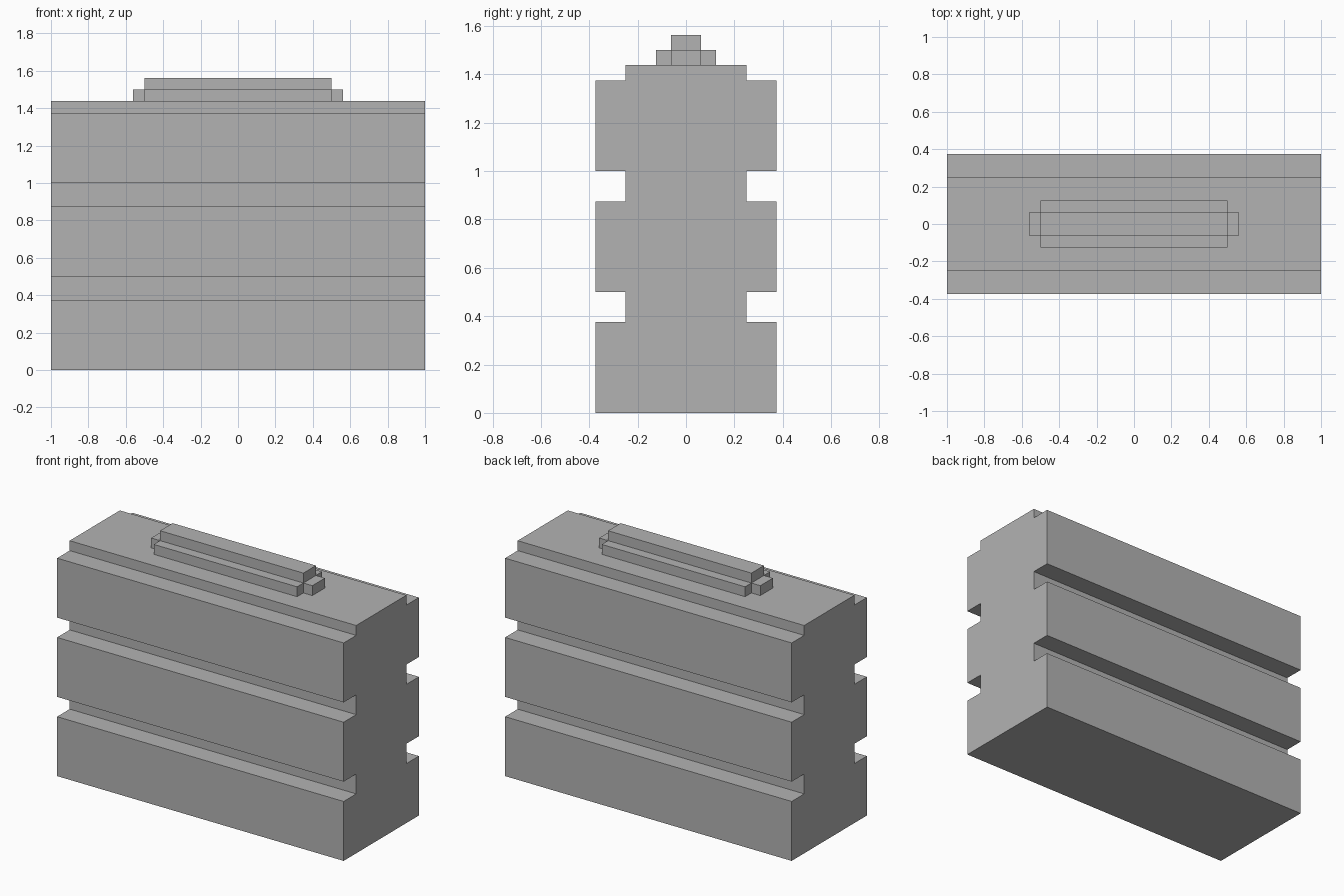
import bpy
import bmesh
from mathutils import Vector

U = 1 / 16  # module that every dimension is built on

cube = bpy.data.objects.get("Cube")
if cube:
    bpy.data.objects.remove(cube, do_unlink=True)

grey = bpy.data.materials.new("plain_grey")
grey.use_nodes = True
colour = (0.45, 0.45, 0.45, 1)
grey.diffuse_color = colour
grey.node_tree.nodes["Principled BSDF"].inputs["Base Color"].default_value = colour


def prism(name, outline, extrusion):
    """Extrude a closed outline, given in modules, along a vector."""
    bm = bmesh.new()
    face = bm.faces.new([bm.verts.new(Vector(p) * U) for p in outline])
    result = bmesh.ops.extrude_face_region(bm, geom=[face], use_keep_orig=True)
    moved = [v for v in result["geom"] if isinstance(v, bmesh.types.BMVert)]
    bmesh.ops.translate(bm, verts=moved, vec=Vector(extrusion) * U)
    bmesh.ops.recalc_face_normals(bm, faces=bm.faces)
    mesh = bpy.data.meshes.new(name)
    bm.to_mesh(mesh)
    bm.free()
    mesh.materials.append(grey)
    obj = bpy.data.objects.new(name, mesh)
    bpy.context.collection.objects.link(obj)
    return obj


# Grooved body: half profile (depth, height), mirrored, run along the length
half = [(6, 0), (6, 6), (4, 6), (4, 8), (6, 8), (6, 14), (4, 14),
        (4, 16), (6, 16), (6, 22), (4, 22), (4, 23)]
profile = half + [(-y, z) for y, z in reversed(half)]
prism("grooved_body", [(-16, y, z) for y, z in profile], (32, 0, 0))

# Cross-shaped handle base: one quarter outline mirrored to all four
quarter = [(9, 2 / 2), (8, 2 / 2), (8, 2)]
right = [(x, -y) for x, y in reversed(quarter)] + quarter
cross = right + [(-x, -y) for x, y in right]
prism("handle_base", [(x, y, 23) for x, y in cross], (0, 0, 1))

# Narrow ridge on top of the handle
ridge = [(-8, -1, 24), (8, -1, 24), (8, 1, 24), (-8, 1, 24)]
prism("handle_ridge", ridge, (0, 0, 1))
